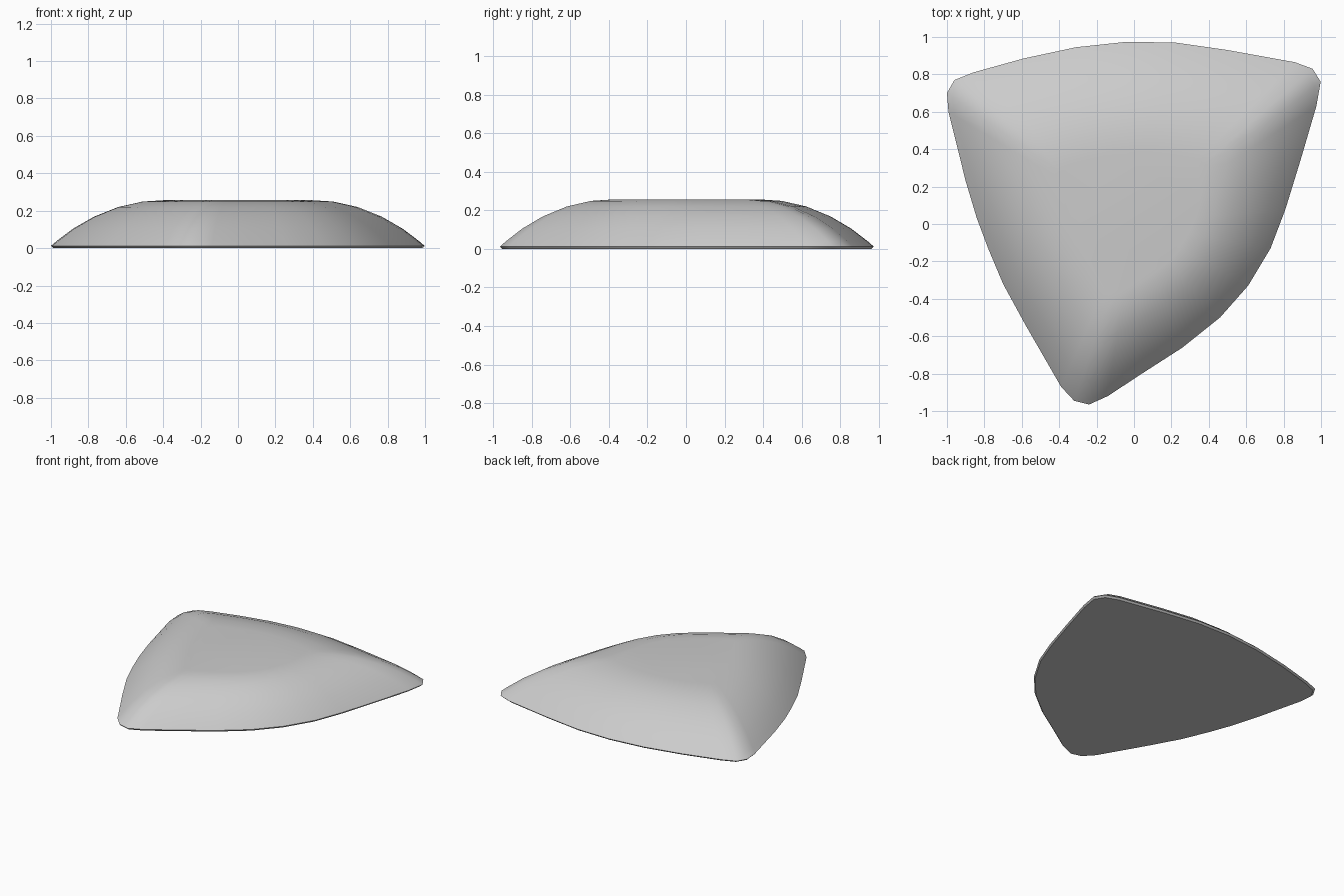
import bpy, bmesh

if "Cube" in bpy.data.objects:
    bpy.data.objects.remove(bpy.data.objects["Cube"])

# Plan outline, counter-clockwise from the front tip
outline = [(-0.24, -0.965), (-0.14, -0.92), (0.05, -0.795), (0.26, -0.66),
           (0.46, -0.50), (0.61, -0.33), (0.73, -0.13), (0.81, 0.08),
           (0.89, 0.34), (0.975, 0.63), (0.998, 0.76), (0.955, 0.83),
           (0.86, 0.865), (0.50, 0.93), (0.22, 0.97), (-0.04, 0.974),
           (-0.31, 0.945), (-0.59, 0.885), (-0.86, 0.81), (-0.96, 0.77),
           (-1.0, 0.70), (-0.992, 0.60), (-0.90, 0.23), (-0.84, 0.03),
           (-0.78, -0.13), (-0.70, -0.32), (-0.58, -0.54), (-0.39, -0.87),
           (-0.32, -0.945)]

# Domed section: (scale of outline, height)
profile = [(0.988, 0.0), (1.0, 0.012), (0.968, 0.039), (0.88, 0.105),
           (0.77, 0.168), (0.64, 0.22), (0.51, 0.249), (0.40, 0.256)]

bm = bmesh.new()
rings = [[bm.verts.new((x * s, y * s, z)) for x, y in outline]
         for s, z in profile]
n = len(outline)

# Skirt and dome
for low, high in zip(rings, rings[1:]):
    for i in range(n):
        j = (i + 1) % n
        bm.faces.new((low[i], low[j], high[j], high[i]))

# Flat underside and top
bm.faces.new(rings[0][::-1])
bm.faces.new(rings[-1])
bmesh.ops.recalc_face_normals(bm, faces=bm.faces)

mesh = bpy.data.meshes.new("flat_stone")
bm.to_mesh(mesh)
bm.free()
stone = bpy.data.objects.new("flat_stone", mesh)
bpy.context.collection.objects.link(stone)

# Smooth dome with crisp rim
bpy.context.view_layer.objects.active = stone
stone.select_set(True)
bpy.ops.object.shade_smooth_by_angle(angle=0.6)
